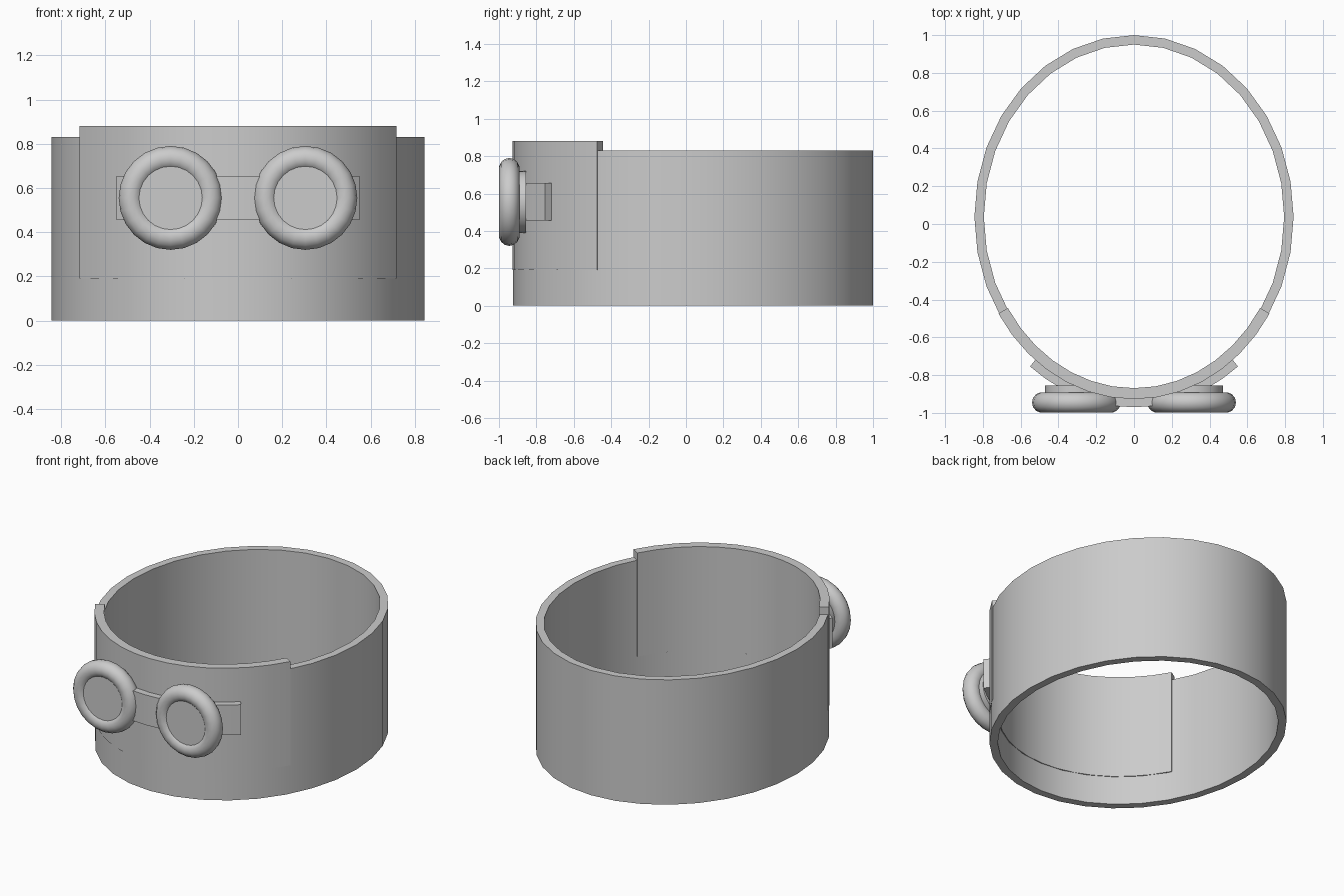
import bpy, bmesh, math
from mathutils import Matrix

if "Cube" in bpy.data.objects:
    bpy.data.objects.remove(bpy.data.objects["Cube"])

A, B, CY = 0.845, 0.9625, 0.0375   # outer ellipse of the band and its centre

grey = bpy.data.materials.new("light_grey")
grey.diffuse_color = (0.6, 0.6, 0.6, 1)
grey.use_nodes = True
grey.node_tree.nodes["Principled BSDF"].inputs["Base Color"].default_value = grey.diffuse_color


def finish(name, bm):
    bmesh.ops.recalc_face_normals(bm, faces=bm.faces)
    me = bpy.data.meshes.new(name)
    bm.to_mesh(me)
    bm.free()
    me.materials.append(grey)
    ob = bpy.data.objects.new(name, me)
    bpy.context.collection.objects.link(ob)
    bpy.ops.object.select_all(action='DESELECT')
    bpy.context.view_layer.objects.active = ob
    ob.select_set(True)
    bpy.ops.object.shade_smooth_by_angle(angle=math.radians(40))
    return ob


def curved_wall(name, half_angle, segs, inner, outer, z0, z1):
    """Elliptical wall around the front; inner/outer are offsets from the band's outside."""
    bm = bmesh.new()
    closed = half_angle >= 180
    rings = []
    for i in range(segs if closed else segs + 1):
        t = math.radians(-half_angle + 2 * half_angle * i / segs)
        rings.append([bm.verts.new(((A + o) * math.sin(t), CY - (B + o) * math.cos(t), z))
                      for o, z in ((inner, z0), (outer, z0), (outer, z1), (inner, z1))])
    for i in range(segs):
        a, b = rings[i], rings[(i + 1) % len(rings)]
        for k in range(4):
            n = (k + 1) % 4
            bm.faces.new((a[k], a[n], b[n], b[k]))
    if not closed:
        bm.faces.new(rings[0])
        bm.faces.new(rings[-1][::-1])
    return finish(name, bm)


# Head band, raised front panel and goggle strap
curved_wall("band", 180, 32, -0.05, 0, 0, 0.83)
curved_wall("front_panel", 57.9, 14, -0.056, 0.002, 0.19, 0.88)
curved_wall("goggle_strap", 38.2, 12, -0.004, 0.045, 0.455, 0.655)


def goggle_rim(name, x, major=0.18, minor=0.055, n=24, m=14):
    bm = bmesh.new()
    loops = []
    for i in range(n):
        u = 2 * math.pi * i / n
        loop = []
        for j in range(m):
            v = 2 * math.pi * j / m
            r = major + minor * math.cos(v)
            loop.append(bm.verts.new((x + r * math.cos(u), -0.945 + minor * math.sin(v),
                                      0.555 + r * math.sin(u))))
        loops.append(loop)
    for i in range(n):
        a, b = loops[i], loops[(i + 1) % n]
        for j in range(m):
            k = (j + 1) % m
            bm.faces.new((a[j], a[k], b[k], b[j]))
    finish(name, bm)


def goggle_lens(name, x):
    bm = bmesh.new()
    bmesh.ops.create_cone(bm, cap_ends=True, segments=32, radius1=0.165, radius2=0.165,
                          depth=0.13,
                          matrix=Matrix.Translation((x, -0.92, 0.555)) @ Matrix.Rotation(math.pi / 2, 4, 'X'))
    finish(name, bm)


# Pair of goggles: round rim with a lens cylinder through it
for side, x in (("left", -0.305), ("right", 0.305)):
    goggle_rim("goggle_rim_" + side, x)
    goggle_lens("goggle_lens_" + side, x)
